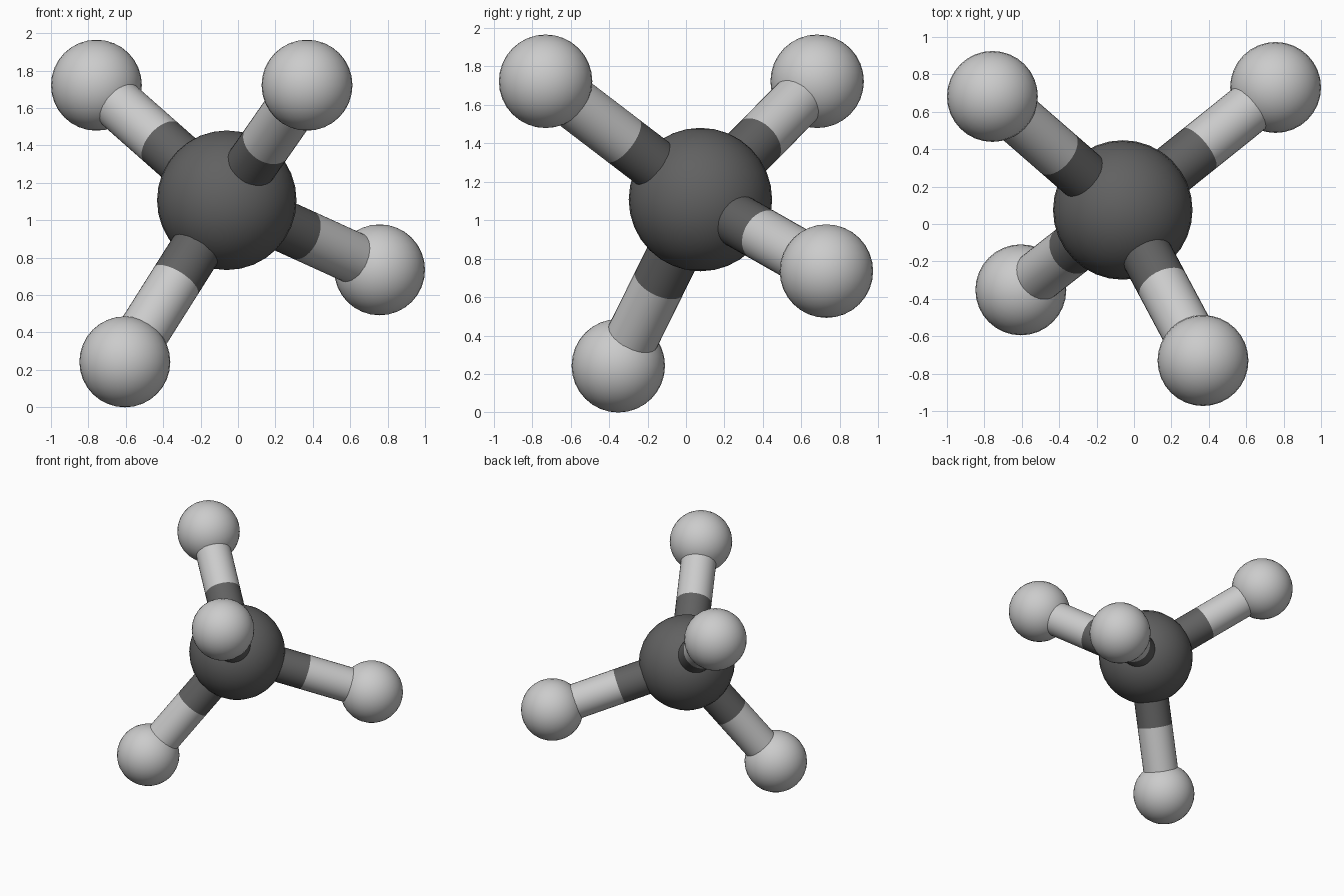
import bpy
from mathutils import Vector

if "Cube" in bpy.data.objects:
    bpy.data.objects.remove(bpy.data.objects["Cube"])

CENTRE = Vector((-0.06, 0.075, 1.107))
OUTER = [Vector((-0.757, 0.682, 1.722)), Vector((0.369, -0.73, 1.722)),
         Vector((0.757, 0.73, 0.735)), Vector((-0.605, -0.352, 0.243))]
R_CENTRE, R_OUTER, R_BOND = 0.373, 0.243, 0.138


def material(name, grey):
    mat = bpy.data.materials.new(name)
    mat.diffuse_color = (grey, grey, grey, 1)
    mat.use_nodes = True
    mat.node_tree.nodes["Principled BSDF"].inputs["Base Color"].default_value = mat.diffuse_color
    return mat


dark = material("dark_grey", 0.12)
light = material("light_grey", 0.6)


def finish(name, mat):
    obj = bpy.context.object
    obj.name = name
    obj.data.materials.append(mat)
    bpy.ops.object.shade_smooth_by_angle()


def ball(name, pos, radius, mat):
    bpy.ops.mesh.primitive_uv_sphere_add(segments=32, ring_count=16, radius=radius, location=pos)
    finish(name, mat)


def rod(name, a, b, mat):
    d = b - a
    bpy.ops.mesh.primitive_cylinder_add(
        vertices=32, radius=R_BOND, depth=d.length, end_fill_type='NOTHING',
        location=(a + b) / 2, rotation=d.to_track_quat('Z', 'Y').to_euler())
    finish(name, mat)


# Large central ball
ball("central_atom", CENTRE, R_CENTRE, dark)

# Four outer balls, each joined by a two-tone rod split at its midpoint
for i, pos in enumerate(OUTER, 1):
    mid = (CENTRE + pos) / 2
    ball(f"outer_atom_{i}", pos, R_OUTER, light)
    rod(f"bond_inner_{i}", CENTRE, mid, dark)
    rod(f"bond_outer_{i}", mid, pos, light)
